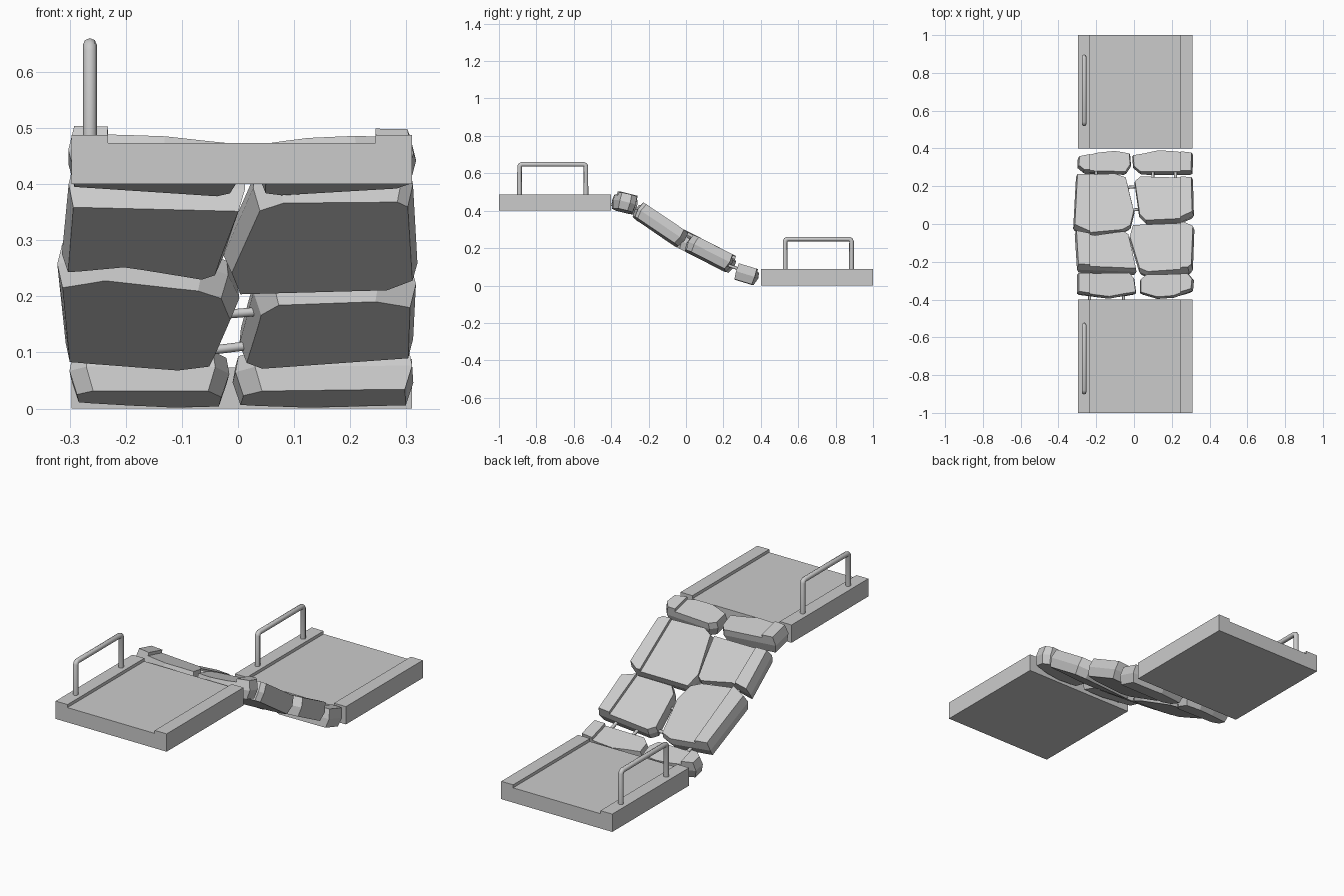
import bpy, bmesh, math
from mathutils import Matrix, Vector

if "Cube" in bpy.data.objects:
    bpy.data.objects.remove(bpy.data.objects["Cube"])

THICK, STEP = 0.088, 0.015


def loft(name, rings):
    """Closed solid through rings with equal point counts."""
    bm = bmesh.new()
    vs = [[bm.verts.new(p) for p in r] for r in rings]
    n = len(rings[0])
    bm.faces.new(vs[0])
    bm.faces.new(vs[-1][::-1])
    for a, b in zip(vs, vs[1:]):
        for i in range(n):
            j = (i + 1) % n
            bm.faces.new((a[i], b[i], b[j], a[j]))
    bmesh.ops.recalc_face_normals(bm, faces=bm.faces)
    me = bpy.data.meshes.new(name)
    bm.to_mesh(me)
    bm.free()
    ob = bpy.data.objects.new(name, me)
    bpy.context.collection.objects.link(ob)
    return ob


def deck(name, x0, x1, y0, y1, top):
    """Road section with a low raised curb along each side."""
    low, base = top - STEP, top - THICK
    prof = [(x0, base), (x1, base), (x1, top), (0.245, top), (0.245, low),
            (-0.232, low), (-0.232, top), (x0, top)]
    return loft(name, [[(x, y, z) for x, z in prof] for y in (y0, y1)])


def tube(name, pts, r):
    cu = bpy.data.curves.new(name, 'CURVE')
    cu.dimensions = '3D'
    cu.bevel_depth, cu.bevel_resolution, cu.use_fill_caps = r, 2, True
    sp = cu.splines.new('POLY')
    sp.points.add(len(pts) - 1)
    for p, co in zip(sp.points, pts):
        p.co = (*co, 1)
    sp.use_smooth = True
    ob = bpy.data.objects.new(name, cu)
    bpy.context.collection.objects.link(ob)
    return ob


def chunk(name, outline, yc, zc, slope, roll):
    """Broken piece: deck section cut by a bulging, irregular outline."""
    c = math.cos(math.radians(slope))
    pts = [Vector((x, (y - yc) / c, 0)) for x, y in outline]
    mid = sum(pts, Vector()) / len(pts)
    rings = []
    for z, inset in ((-0.1, 0.018), (-0.045, 0.0), (0.02, 0.012)):
        rings.append([p + (mid - p).normalized() * inset + Vector((0, 0, z)) for p in pts])
    cutter = loft("cutter", rings)
    ob = deck(name, -0.36, 0.36, -0.4, 0.4, 0)
    mod = ob.modifiers.new("break", 'BOOLEAN')
    mod.operation, mod.solver, mod.object = 'INTERSECT', 'EXACT', cutter
    bpy.context.view_layer.objects.active = ob
    bpy.ops.object.modifier_apply(modifier=mod.name)
    bpy.data.objects.remove(cutter)
    ob.data.transform(Matrix.Translation((mid.x, yc, zc))
                      @ Matrix.Rotation(math.radians(-slope), 4, 'X')
                      @ Matrix.Rotation(math.radians(roll), 4, 'Y')
                      @ Matrix.Translation((-mid.x, 0, 0)))


# Intact end sections with handrails
for label, y0, base in (("upper", -1.0, 0.4), ("lower", 0.4, 0.0)):
    top = base + THICK
    deck(label + "_deck", -0.297, 0.31, y0, y0 + 0.6, top)
    a, b = (-0.89, -0.535) if y0 < 0 else (0.53, 0.885)
    h, x = top + 0.16, -0.264
    tube(label + "_handrail",
         [(x, a, top - 0.02), (x, a, h - 0.012), (x, a + 0.004, h - 0.004), (x, a + 0.012, h),
          (x, b - 0.012, h), (x, b - 0.004, h - 0.004), (x, b, h - 0.012), (x, b, top - 0.02)],
         0.0125)

# Broken pieces, from high end to low end
rows = [
    ("top", -0.31, 0.482, 14, 3.5,
     [(-0.30, -0.26), (-0.02, -0.25), (0.005, -0.28), (0.015, -0.355), (-0.13, -0.385), (-0.30, -0.36)],
     [(0.03, -0.285), (0.06, -0.26), (0.29, -0.26), (0.315, -0.29), (0.31, -0.345),
      (0.21, -0.38), (0.12, -0.385), (0.03, -0.355)]),
    ("upper_middle", -0.14, 0.378, 34, 2.5,
     [(-0.312, -0.035), (-0.21, -0.05), (-0.05, -0.025), (-0.025, -0.04), (0.015, -0.225), (-0.30, -0.22)],
     [(-0.01, 0.01), (0.27, 0.015), (0.318, -0.01), (0.31, -0.22), (0.29, -0.235),
      (0.07, -0.245), (0.025, -0.225), (-0.028, -0.05)]),
    ("lower_middle", 0.11, 0.228, 27, 3,
     [(-0.305, 0.265), (-0.10, 0.28), (-0.04, 0.26), (0.005, 0.08), (-0.015, 0.0),
      (-0.06, -0.025), (-0.24, -0.045), (-0.32, -0.01)],
     [(0.0, 0.24), (0.03, 0.265), (0.31, 0.25), (0.315, 0.06), (0.25, 0.03),
      (0.06, 0.025), (0.025, 0.06)]),
    ("bottom", 0.33, 0.103, 17, 0.5,
     [(-0.297, 0.36), (-0.20, 0.385), (-0.10, 0.395), (-0.02, 0.38), (-0.015, 0.32), (-0.04, 0.28),
      (-0.27, 0.285), (-0.30, 0.31)],
     [(-0.01, 0.37), (0.13, 0.40), (0.312, 0.38), (0.31, 0.28), (0.03, 0.28), (-0.005, 0.31)]),
]
for label, yc, zc, slope, roll, left, right in rows:
    chunk(label + "_piece_left", left, yc, zc, slope, roll)
    chunk(label + "_piece_right", right, yc, zc, slope, -roll)

# Exposed reinforcing bars bridging the cracks
bars = [((-0.235, -0.43, 0.435), (-0.235, -0.33, 0.43)), ((-0.055, -0.43, 0.435), (-0.055, -0.33, 0.43)),
        ((-0.06, 0.07, 0.165), (0.06, 0.08, 0.175)), ((-0.08, 0.19, 0.10), (0.04, 0.20, 0.115)),
        ((-0.24, -0.07, 0.275), (-0.24, 0.01, 0.235)), ((-0.10, -0.07, 0.275), (-0.10, 0.01, 0.235)),
        ((-0.20, 0.22, 0.11), (-0.20, 0.32, 0.075)), ((0.10, 0.22, 0.11), (0.10, 0.32, 0.075)),
        ((0.22, 0.22, 0.11), (0.22, 0.32, 0.075))]
for i, (a, b) in enumerate(bars):
    tube(f"reinforcing_bar_{i + 1}", [a, b], 0.008)
